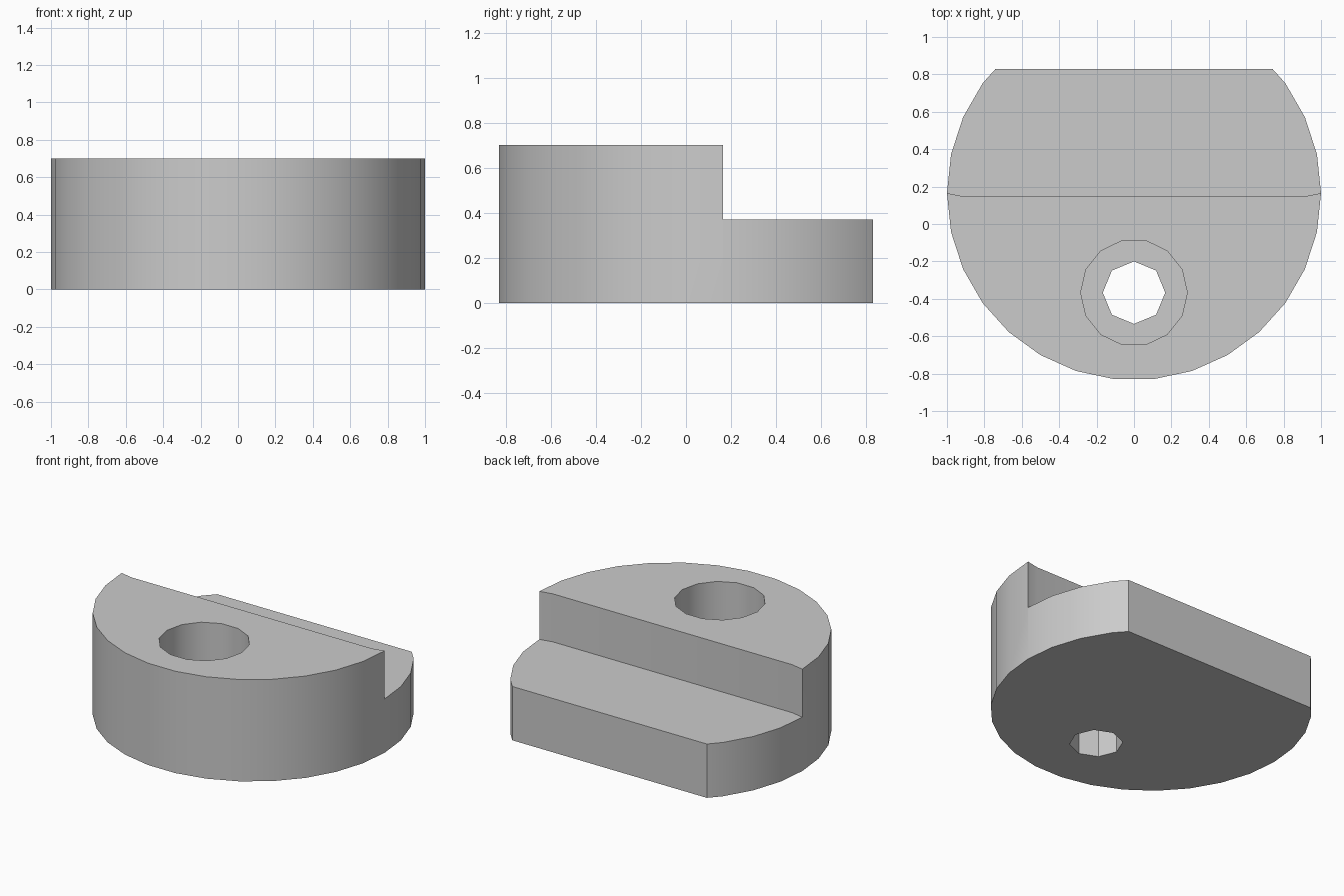
import bpy, bmesh, math
from mathutils import Vector

cube = bpy.data.objects.get("Cube")
if cube:
    bpy.data.objects.remove(cube, do_unlink=True)

HEIGHT, LEDGE, BORE_FLOOR = 0.70, 0.37, 0.30
CENTRE_Y, HOLE_Y, BACK_Y = 0.165, -0.367, 0.83

grey = bpy.data.materials.new("plain grey")
grey.use_nodes = True
grey.diffuse_color = (0.6, 0.6, 0.6, 1)
grey.node_tree.nodes["Principled BSDF"].inputs["Base Color"].default_value = (0.6, 0.6, 0.6, 1)


def ring(sides, radius, y):
    """Regular polygon outline with a corner on the +x axis."""
    step = math.tau / sides
    return [(radius * math.cos(i * step), y + radius * math.sin(i * step)) for i in range(sides)]


def prism(name, outline, z0, z1):
    """Extrude a flat outline straight up from z0 to z1."""
    bm = bmesh.new()
    base = bm.faces.new([bm.verts.new((x, y, z0)) for x, y in outline])
    top = bmesh.ops.extrude_face_region(bm, geom=[base])["geom"]
    bmesh.ops.translate(bm, vec=Vector((0, 0, z1 - z0)),
                        verts=[v for v in top if isinstance(v, bmesh.types.BMVert)])
    bmesh.ops.recalc_face_normals(bm, faces=bm.faces)
    mesh = bpy.data.meshes.new(name)
    bm.to_mesh(mesh)
    bm.free()
    mesh.materials.append(grey)
    obj = bpy.data.objects.new(name, mesh)
    bpy.context.collection.objects.link(obj)
    return obj


# Round body
body = prism("stepped_disc", ring(30, 1.0, CENTRE_Y), 0, HEIGHT)

# Flat back, ledge with slightly turned ends, and the counterbored hole
cutters = [
    prism("back_cutter", [(-2, BACK_Y), (2, BACK_Y), (2, 2), (-2, 2)], -1, 2),
    prism("ledge_cutter", [(-1.1, 0.185), (-0.91, 0.147), (0.91, 0.147),
                           (1.1, 0.185), (1.1, 2), (-1.1, 2)], LEDGE, 2),
    prism("bore_cutter", ring(14, 0.285, HOLE_Y), BORE_FLOOR, 2),
    prism("hole_cutter", ring(8, 0.167, HOLE_Y), -1, 2),
]
bpy.context.view_layer.objects.active = body
for cutter in cutters:
    cutter.hide_render = True
    cut = body.modifiers.new(cutter.name, "BOOLEAN")
    cut.operation = "DIFFERENCE"
    cut.solver = "EXACT"
    cut.object = cutter
    bpy.ops.object.modifier_apply(modifier=cut.name)
for cutter in cutters:
    bpy.data.objects.remove(cutter, do_unlink=True)

# Smooth round walls, crisp edges
bpy.ops.object.select_all(action="DESELECT")
body.select_set(True)
bpy.ops.object.shade_smooth_by_angle(angle=math.radians(30))
